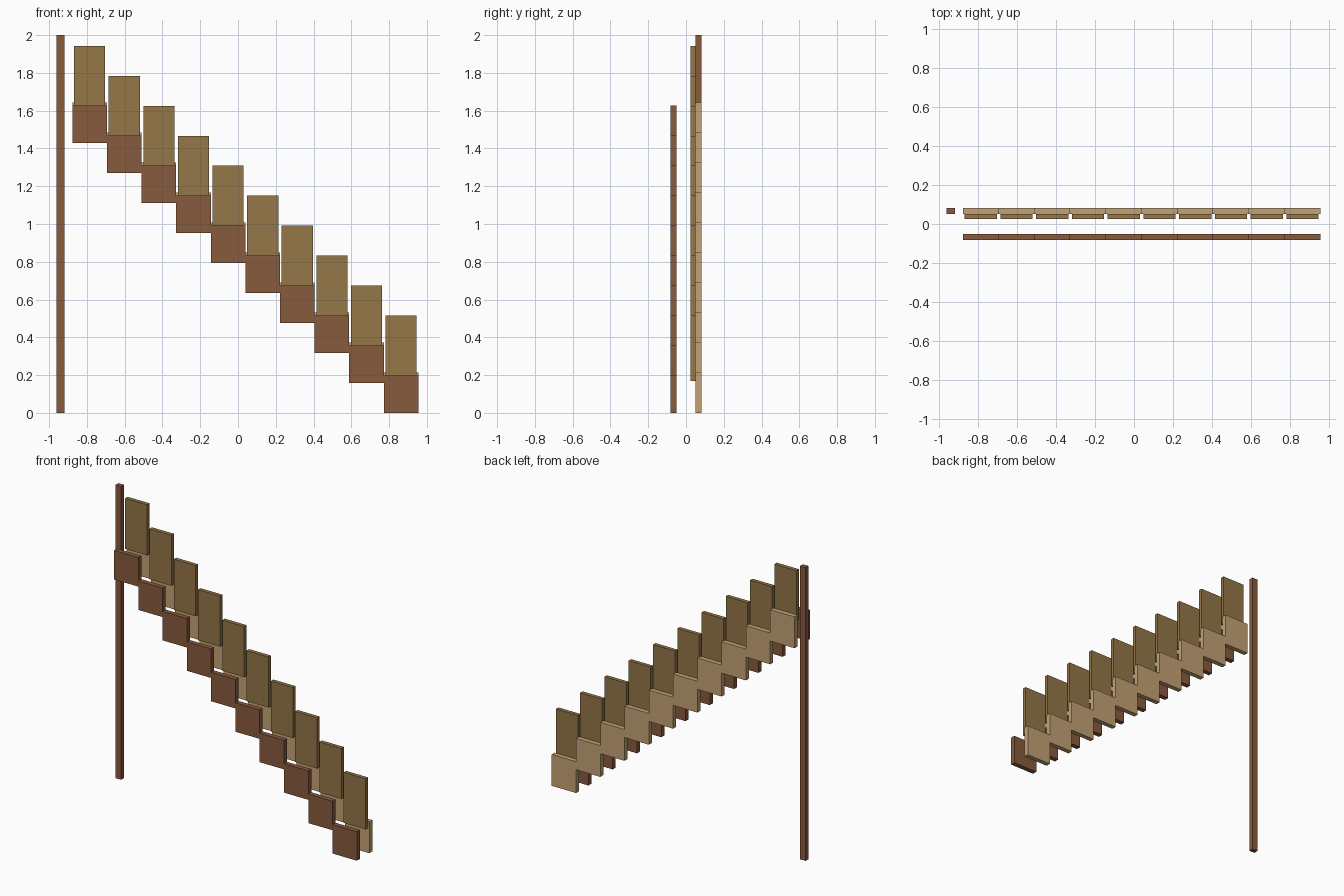
import bpy

if "Cube" in bpy.data.objects:
    bpy.data.objects.remove(bpy.data.objects["Cube"])


def material(name, rgb):
    m = bpy.data.materials.new(name)
    m.diffuse_color = (*[(c / 255) ** 2.2 for c in rgb], 1)
    m.use_nodes = True
    m.node_tree.nodes["Principled BSDF"].inputs["Base Color"].default_value = m.diffuse_color
    return m


brown = material("brown wood", (135, 91, 64))
olive = material("olive wood", (146, 118, 74))
tan = material("tan wood", (194, 161, 116))


def box(name, x, y, z, mat):
    """Box from (min, max) ranges along each axis."""
    bpy.ops.mesh.primitive_cube_add(size=1, location=[sum(r) / 2 for r in (x, y, z)])
    ob = bpy.context.object
    ob.name = name
    ob.scale = [r[1] - r[0] for r in (x, y, z)]
    bpy.ops.object.transform_apply(location=False, rotation=False, scale=True)
    ob.data.materials.append(mat)


STEPS = 10
RUN, RISE = 0.1832, 0.1587
LEFT = -0.877

# Tall square post at the high end
box("post", (-0.96, -0.918), (0.051, 0.083), (0, 2), brown)

# Stepped front blocks, back blocks and upright panels
for i in range(STEPS):
    x0 = LEFT + i * RUN
    x1 = x0 + RUN
    z = (STEPS - 1 - i) * RISE
    box(f"front_block_{i}", (x0, x1), (-0.083, -0.051), (z, z + 0.198), brown)
    box(f"back_block_{i}", (x0, x1), (0.051, 0.083), (z, z + 0.214), tan)
    box(f"upright_panel_{i}", (x0 + 0.009, x1 - 0.009), (0.0245, 0.051),
        (z + 0.17, z + 0.515), olive)
